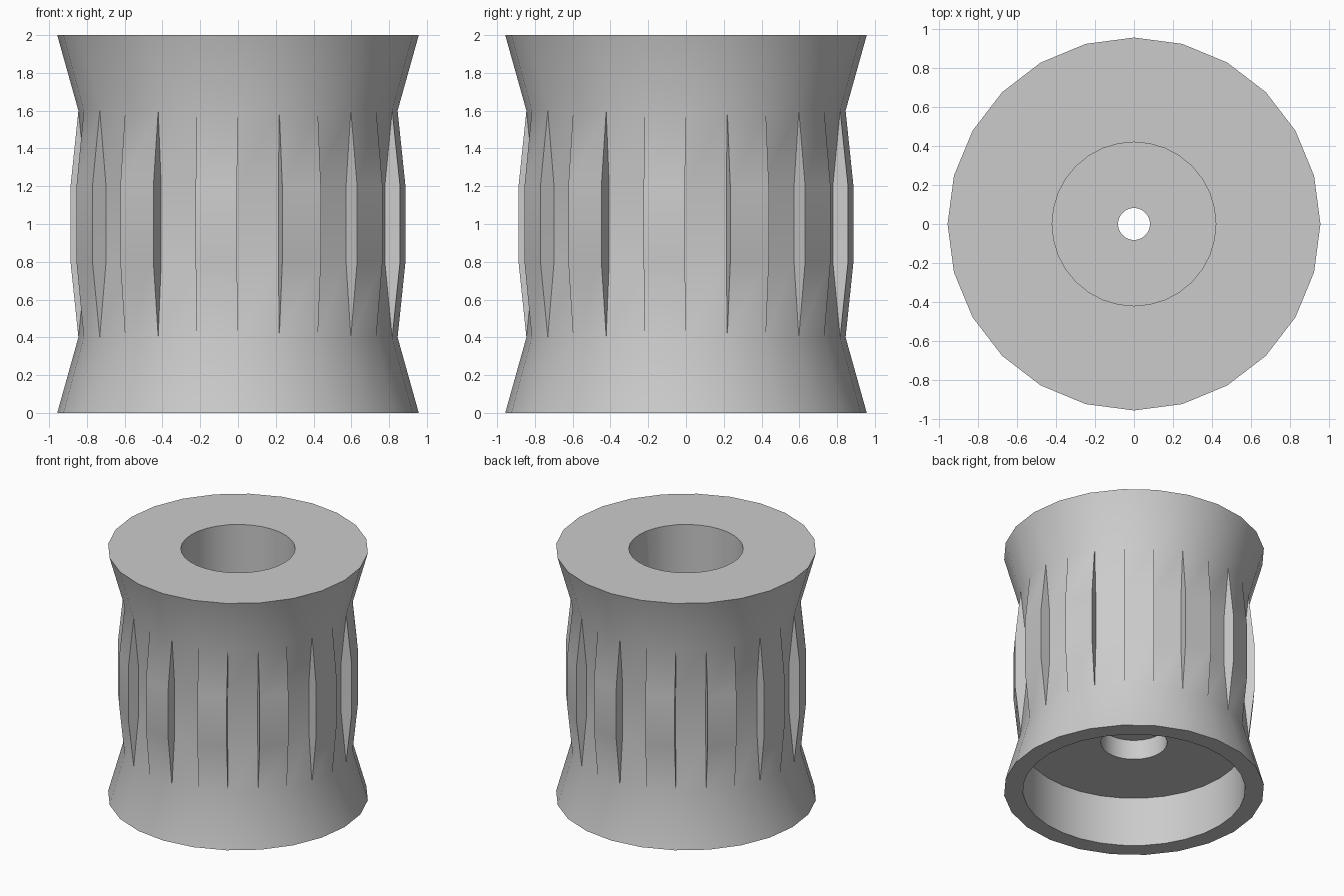
import bpy, bmesh, math

if "Cube" in bpy.data.objects:
    bpy.data.objects.remove(bpy.data.objects["Cube"])

SIDES = 24
STEP = 2 * math.pi / SIDES

grey = bpy.data.materials.new("plain grey")
grey.diffuse_color = (0.6, 0.6, 0.6, 1)
grey.use_nodes = True
grey.node_tree.nodes["Principled BSDF"].inputs["Base Color"].default_value = grey.diffuse_color


def finish(bm, name):
    bmesh.ops.recalc_face_normals(bm, faces=bm.faces)
    mesh = bpy.data.meshes.new(name)
    bm.to_mesh(mesh)
    bm.free()
    mesh.materials.append(grey)
    obj = bpy.data.objects.new(name, mesh)
    bpy.context.collection.objects.link(obj)
    return obj


def ring(bm, r, z, n=SIDES):
    return [bm.verts.new((r * math.cos(2 * math.pi * i / n),
                          r * math.sin(2 * math.pi * i / n), z)) for i in range(n)]


# Flared body with alternating raised and sunken grip columns
bm = bmesh.new()
WAIST, GRIP = 0.845, 0.042
foot, low, high, head = (ring(bm, r, z) for r, z in
                         ((0.957, 0), (WAIST, 0.4), (WAIST, 1.6), (0.957, 2)))
bm.faces.new(foot)
bm.faces.new(head)
columns = []
for i in range(SIDES):
    j = (i + 1) % SIDES
    bm.faces.new((foot[i], foot[j], low[j], low[i]))
    bm.faces.new((high[i], high[j], head[j], head[i]))
    # push the middle of this column along its own normal
    push = GRIP if i % 2 else -GRIP
    a = (i + 0.5) * STEP
    dx, dy = push * math.cos(a), push * math.sin(a)
    l0, l1, h1, h0 = [bm.verts.new((v.co.x + dx, v.co.y + dy, z)) for v, z in
                      ((low[i], 0.8), (low[j], 0.8), (low[j], 1.2), (low[i], 1.2))]
    bm.faces.new((low[i], low[j], l1, l0))
    bm.faces.new((l0, l1, h1, h0))
    bm.faces.new((h0, h1, high[j], high[i]))
    columns.append((l0, l1, h1, h0))
# lens-shaped walls between neighbouring columns
for i in range(SIDES):
    j = (i + 1) % SIDES
    l_a, h_a = columns[i][1], columns[i][2]
    l_b, h_b = columns[j][0], columns[j][3]
    bm.faces.new((low[j], l_a, l_b))
    bm.faces.new((l_a, h_a, h_b, l_b))
    bm.faces.new((h_a, high[j], h_b))
body = finish(bm, "spool_body")

# Stepped bore: base recess, bolt seat, narrow through hole, wide top well
bm = bmesh.new()
profile = [(0.817, -0.1), (0.817, 0.4), (0.243, 0.4), (0.243, 0.56),
           (0.082, 0.56), (0.082, 1.0), (0.42, 1.0), (0.42, 2.1)]
rings = [ring(bm, r, z, 32) for r, z in profile]
bm.faces.new(rings[0])
bm.faces.new(rings[-1])
for a, b in zip(rings, rings[1:]):
    for i in range(32):
        j = (i + 1) % 32
        bm.faces.new((a[i], a[j], b[j], b[i]))
bore = finish(bm, "bore_cutter")
bore.hide_render = True

cut = body.modifiers.new("bore", 'BOOLEAN')
cut.operation = 'DIFFERENCE'
cut.solver = 'EXACT'
cut.object = bore
bpy.context.view_layer.objects.active = body
body.select_set(True)
bpy.ops.object.modifier_apply(modifier=cut.name)
bpy.data.objects.remove(bore)

# Smooth flanks, crisp rims and grip edges
bpy.ops.object.shade_smooth_by_angle(angle=math.radians(30))
